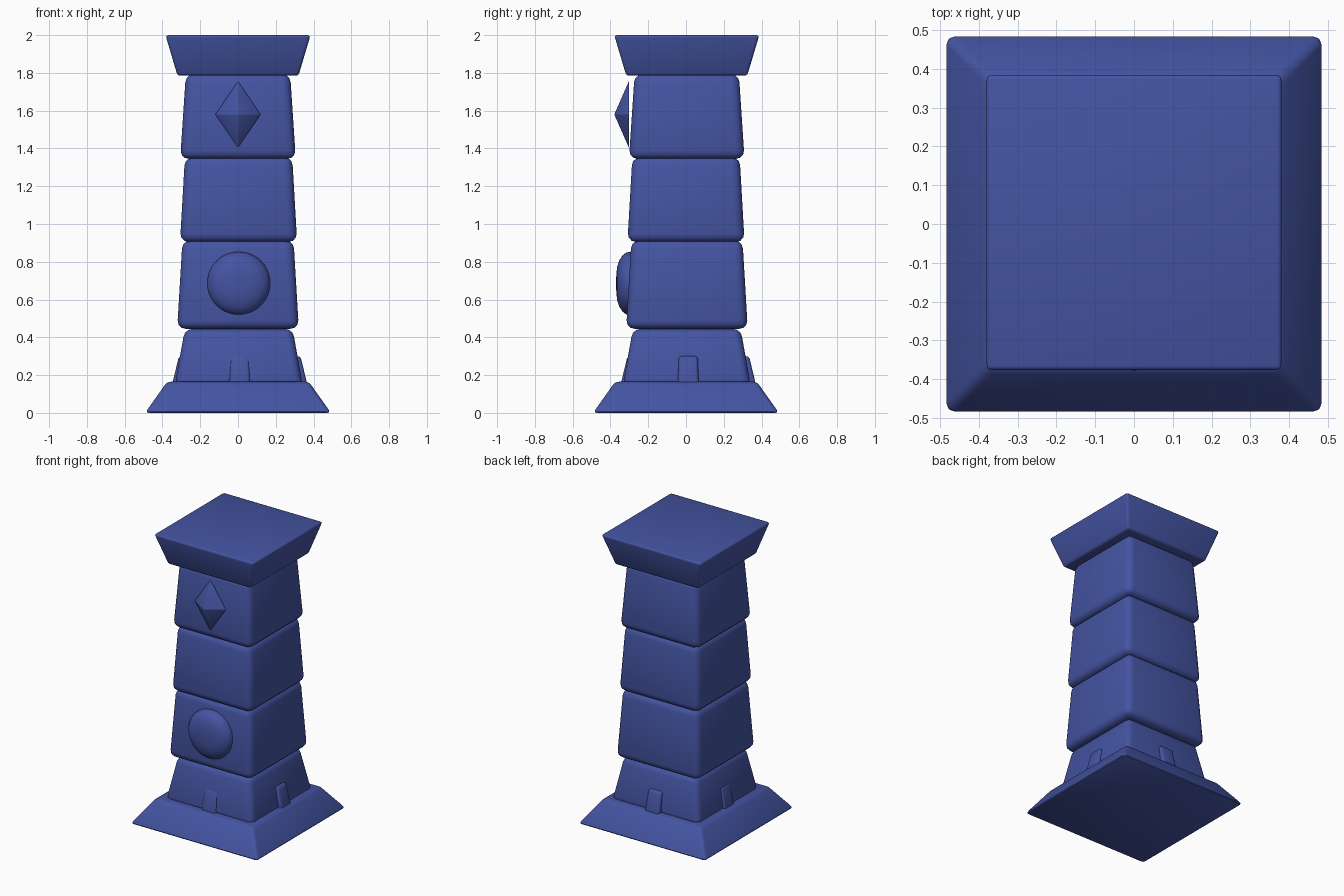
import bpy, bmesh, math
from mathutils import Matrix, Vector

cube = bpy.data.objects.get("Cube")
if cube:
    bpy.data.objects.remove(cube, do_unlink=True)

# One blue stone colour
stone = bpy.data.materials.new("blue stone")
stone.use_nodes = True
BLUE = (0.058, 0.088, 0.36, 1)
stone.diffuse_color = BLUE
stone.node_tree.nodes["Principled BSDF"].inputs["Base Color"].default_value = BLUE


def finish(bm, name, bevel=0, segments=3, angle=40):
    """Turn a bmesh into a named, rounded, smooth-shaded part."""
    bmesh.ops.recalc_face_normals(bm, faces=bm.faces)
    if bevel:
        bmesh.ops.bevel(bm, geom=bm.edges[:], offset=bevel, segments=segments,
                        profile=0.5, affect='EDGES', clamp_overlap=True)
    mesh = bpy.data.meshes.new(name)
    bm.to_mesh(mesh)
    bm.free()
    mesh.materials.append(stone)
    obj = bpy.data.objects.new(name, mesh)
    bpy.context.collection.objects.link(obj)
    bpy.ops.object.select_all(action='DESELECT')
    obj.select_set(True)
    bpy.context.view_layer.objects.active = obj
    bpy.ops.object.shade_smooth_by_angle(angle=math.radians(angle))
    return obj


def tapered_block(name, z0, z1, half0, half1, bevel, centre=(0, 0)):
    """Square block whose half width runs from half0 to half1."""
    bm = bmesh.new()
    bmesh.ops.create_cube(bm, size=2)
    for v in bm.verts:
        top = v.co.z > 0
        half = half1 if top else half0
        v.co = Vector((v.co.x * half + centre[0], v.co.y * half + centre[1], z1 if top else z0))
    return finish(bm, name, bevel)


# Plinth, stacked shaft blocks and flared cap
tapered_block("plinth", 0, 0.165, 0.492, 0.375, 0.02)
tapered_block("foot_block", 0.14, 0.445, 0.34, 0.285, 0.04, (0.004, 0.004))
tapered_block("lower_block", 0.445, 0.915, 0.322, 0.294, 0.045, (0, 0.005))
tapered_block("middle_block", 0.905, 1.355, 0.31, 0.284, 0.045, (0.003, 0))
tapered_block("upper_block", 1.345, 1.795, 0.306, 0.276, 0.045, (0, 0.004))
tapered_block("cap", 1.785, 2.0, 0.32, 0.384, 0.015, (0, 0.004))

# Small sloped stud at the foot of each side
for i, side in enumerate(("front", "left", "back", "right")):
    bm = bmesh.new()
    bmesh.ops.create_cube(bm, size=2)
    for v in bm.verts:
        top, outer = v.co.z > 0, v.co.y < 0
        v.co.x *= 0.05 if top else 0.056
        v.co.y = (-0.322 if top else -0.358) if outer else -0.25
        v.co.z = 0.3 if top else 0.15
    turn = Matrix.Rotation(i * math.pi / 2, 4, 'Z')
    bm.transform(Matrix.Translation((0.009, 0.012, 0)) @ turn)
    finish(bm, side + "_stud", 0.016)

# Domed disc on the front of the lower block, lathed around the y axis
profile = [(0, -0.37), (0.05, -0.369), (0.09, -0.364), (0.125, -0.352),
           (0.15, -0.335), (0.164, -0.315), (0.168, -0.295), (0.16, -0.27), (0, -0.27)]
bm = bmesh.new()
verts = [bm.verts.new((r, y, 0)) for r, y in profile]
edges = [bm.edges.new(pair) for pair in zip(verts, verts[1:])]
bmesh.ops.spin(bm, geom=verts + edges, cent=(0, 0, 0), axis=(0, 1, 0),
               angle=math.tau, steps=40)
bmesh.ops.remove_doubles(bm, verts=bm.verts, dist=0.0005)
bm.transform(Matrix.Translation((0.004, 0, 0.685)))
finish(bm, "round_boss", angle=50)

# Faceted diamond on the front of the upper block
bm = bmesh.new()
rim = [bm.verts.new(p) for p in
       ((0.122, -0.302, 1.58), (0, -0.302, 1.76), (-0.122, -0.302, 1.58), (0, -0.302, 1.4))]
apex = bm.verts.new((0, -0.381, 1.58))
bm.faces.new(rim)
for a, b in zip(rim, rim[1:] + rim[:1]):
    bm.faces.new((a, b, apex))
finish(bm, "diamond_boss", 0.004, 2, 30)
